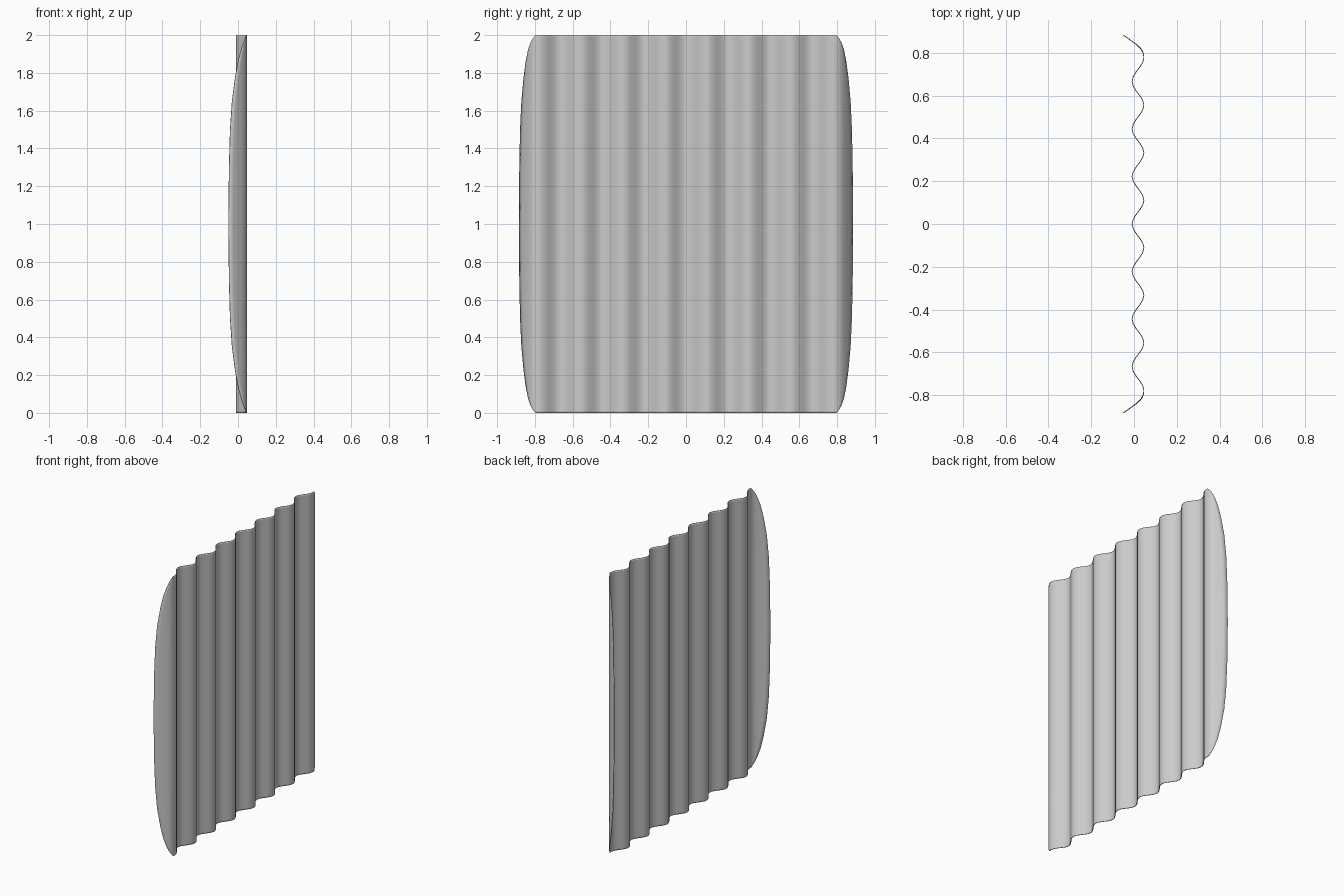
import bpy, bmesh, math

if "Cube" in bpy.data.objects:
    bpy.data.objects.remove(bpy.data.objects["Cube"])

PERIOD = 2 / 9
CREST = 3.5 * PERIOD                       # outermost crest, where the end flap begins
FLAP = [(CREST, .046), (.795, .044), (.81, .039), (.825, .028), (.84, .011), (.86, -.017), (.883, -.05)]
RIM = [(0, .883), (.3, .881), (.5, .877), (.65, .87), (.78, .858),
       (.87, .846), (.93, .833), (.965, .82), (.99, .805), (1, .795)]


def profile_x(y):
    """Corrugation depth at a given y, sweeping back at the two end flaps."""
    y = abs(y)
    if y <= CREST:
        return .0185 - .0275 * math.cos(2 * math.pi * y / PERIOD)
    for (a, xa), (b, xb) in zip(FLAP, FLAP[1:]):
        if y <= b + 1e-6:
            return xa + (xb - xa) * (y - a) / (b - a)
    return FLAP[-1][1]


# corrugated sheet with bowed side rims
rows = [(1 - h, w) for h, w in reversed(RIM)] + [(1 + h, w) for h, w in RIM[1:]]
bm = bmesh.new()
grid = []
for z, rim in rows:
    right = [CREST + (rim - CREST) * i / 6 for i in range(1, 7)]
    waves = [CREST * (i / 35 - 1) for i in range(71)]
    ys = [-y for y in reversed(right)] + waves + right
    grid.append([bm.verts.new((profile_x(y), y, z)) for y in ys])
for low, high in zip(grid, grid[1:]):
    for i in range(len(low) - 1):
        bm.faces.new((low[i], low[i + 1], high[i + 1], high[i]))

mesh = bpy.data.meshes.new("corrugated_sheet")
bm.to_mesh(mesh)
bm.free()
sheet = bpy.data.objects.new("corrugated_sheet", mesh)
bpy.context.collection.objects.link(sheet)

# thin sheet thickness
solid = sheet.modifiers.new("thickness", 'SOLIDIFY')
solid.thickness = .004
solid.offset = 0

bpy.context.view_layer.objects.active = sheet
sheet.select_set(True)
bpy.ops.object.shade_smooth_by_angle(angle=math.radians(40))
